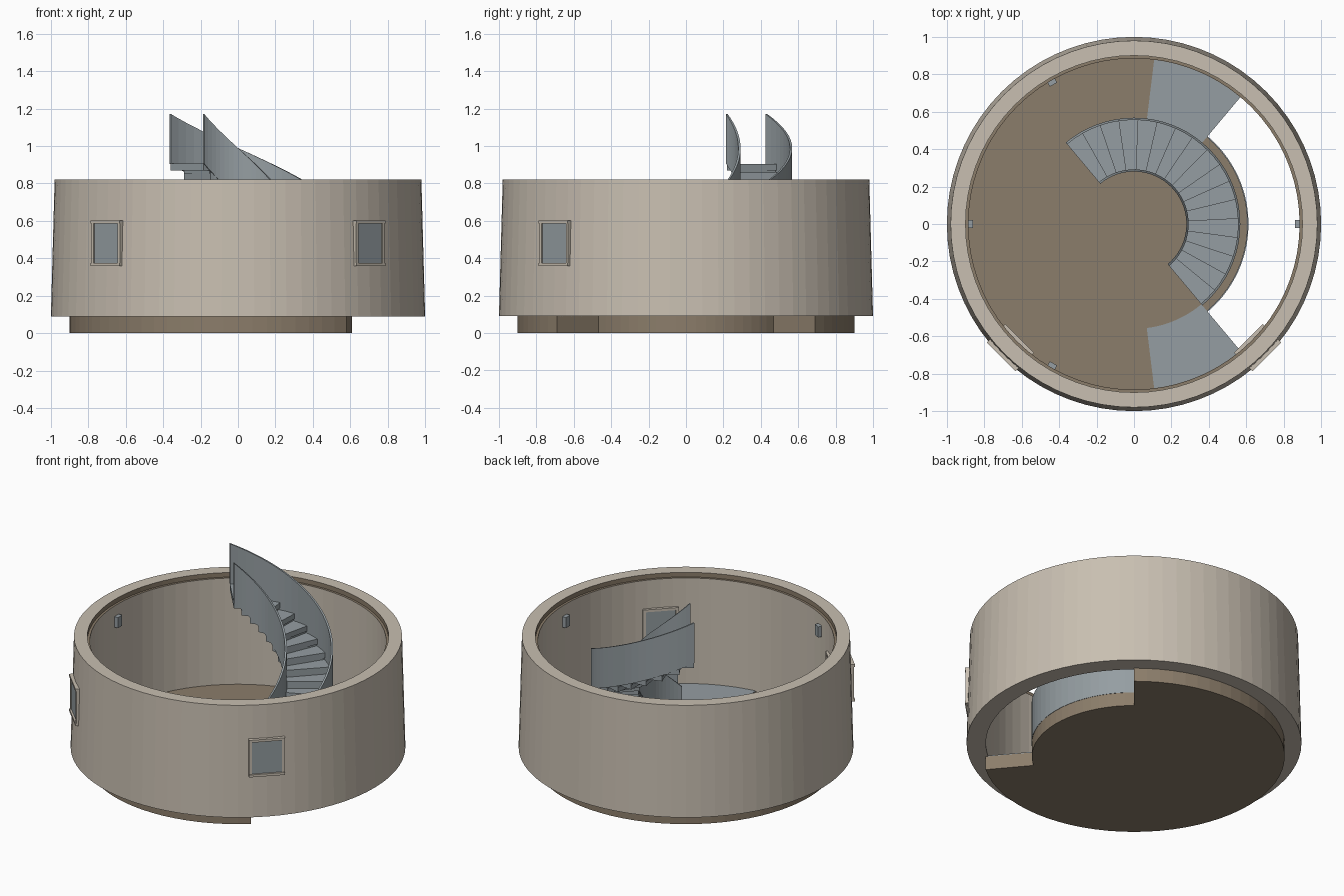
import bpy, bmesh
from math import radians, cos, sin
from mathutils import Matrix

cube = bpy.data.objects.get("Cube")
if cube:
    bpy.data.objects.remove(cube, do_unlink=True)


def material(name, rgb):
    m = bpy.data.materials.new(name)
    m.use_nodes = True
    m.diffuse_color = (*rgb, 1)
    m.node_tree.nodes["Principled BSDF"].inputs["Base Color"].default_value = (*rgb, 1)
    return m


beige = material("beige plaster", (0.58, 0.52, 0.44))
brown = material("brown floor", (0.26, 0.205, 0.145))
grey = material("blue grey metal", (0.30, 0.34, 0.36))


def finish(name, bm, mats):
    bmesh.ops.remove_doubles(bm, verts=bm.verts, dist=1e-5)
    bmesh.ops.recalc_face_normals(bm, faces=bm.faces)
    mesh = bpy.data.meshes.new(name)
    bm.to_mesh(mesh)
    bm.free()
    for m in mats:
        mesh.materials.append(m)
    obj = bpy.data.objects.new(name, mesh)
    bpy.context.collection.objects.link(obj)
    return obj


def sweep(name, profile, start, end, mats, step=5, rise=0, second=()):
    """Turn a closed (radius, height) profile about z, optionally as a helix."""
    bm = bmesh.new()
    n = max(1, round((end - start) / step))
    rings = []
    for i in range(n + 1):
        t = i / n
        a = radians(start + (end - start) * t)
        rings.append([bm.verts.new((r * cos(a), r * sin(a), z + rise * t)) for r, z in profile])
    k = len(profile)
    for p, q in zip(rings, rings[1:]):
        for j in range(k):
            f = bm.faces.new((p[j], p[(j + 1) % k], q[(j + 1) % k], q[j]))
            f.material_index = 1 if j in second else 0
    if end - start < 360:
        bm.faces.new(rings[0])
        bm.faces.new(rings[-1])
    return finish(name, bm, mats)


def rect(r0, r1, z0, z1):
    return [(r0, z0), (r1, z0), (r1, z1), (r0, z1)]


def wall_box(name, angle, r0, r1, side, width, z0, z1, mat):
    """Box placed against the wall: radial extent, sideways offset, height."""
    bm = bmesh.new()
    bmesh.ops.create_cube(bm, size=1)
    m = (Matrix.Rotation(radians(angle), 4, "Z")
         @ Matrix.Translation(((r0 + r1) / 2, side, (z0 + z1) / 2))
         @ Matrix.Diagonal((r1 - r0, width, z1 - z0, 1)))
    bmesh.ops.transform(bm, matrix=m, verts=bm.verts)
    return finish(name, bm, [mat])


# Tapered ring wall with a brown ledge inside its rim
sweep("outer_wall",
      [(1, .09), (.98, .82), (.9, .82), (.9, .79), (.885, .79), (.885, .09)],
      0, 360, [beige, brown], second=(2, 3))

# Floor: round core and an outer band left open on one side
GAP = 50
sweep("floor_core", rect(0, .61, 0, .09), 0, 360, [brown])
sweep("floor_band", rect(.61, .9, 0, .09), GAP, 360 - GAP, [brown])
sweep("gap_balustrade", rect(.605, .612, .09, .36), -GAP, GAP, [grey])
for name, a in (("left_floor_plate", GAP), ("right_floor_plate", -83)):
    sweep(name, rect(.56, .884, .088, .095), a, a + 33, [grey], step=3)

# Spiral staircase
STEPS, START, BASE, TOP = 17, -50, .09, .905
turn, lift = 180 / STEPS, (TOP - BASE) / STEPS
for i in range(STEPS):
    z = BASE + lift * (i + 1)
    a = START + turn * i
    sweep(f"stair_tread_{i + 1}", rect(.285, .56, z - .035, z), a, a + turn + 1.5 * (i < STEPS - 1),
          [grey], step=4)
    sweep(f"stair_riser_{i + 1}", rect(.29, .555, z - lift - .005, z - .03), a + .8, a + 2, [grey])
for name, r in (("inner_stair_rail", .28), ("outer_stair_rail", .556)):
    sweep(name, rect(r, r + .012, .09, .355), START, START + 180, [grey], rise=TOP - BASE)

# Two framed windows through the wall
for name, a in (("left_window", -45), ("right_window", -135)):
    wall_box(name + "_pane", a, .87, .993, 0, .2, .37, .59, grey)
    for s in (-1, 1):
        wall_box(f"{name}_jamb_{'a' if s < 0 else 'b'}", a, .865, 1.0, s * .1, .018, .36, .6, beige)
    wall_box(name + "_sill", a, .865, 1.005, 0, .218, .358, .374, beige)
    wall_box(name + "_head", a, .865, 1.005, 0, .218, .586, .602, beige)

# Small wall lamps inside
for i, a in enumerate((0, 120, 180, 240)):
    wall_box(f"wall_lamp_{i + 1}", a, .86, .89, 0, .045, .65, .72, grey)
